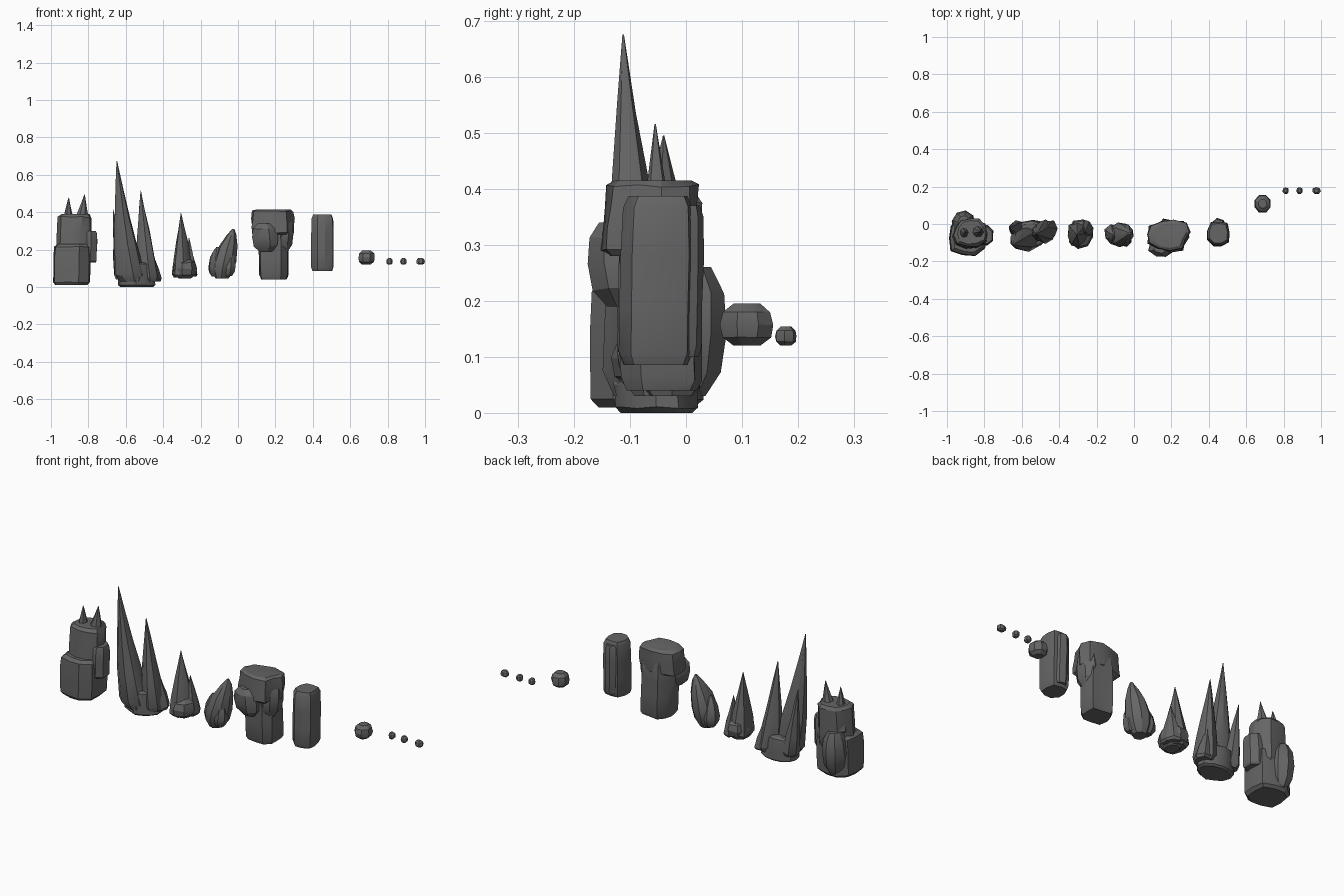
import bpy, bmesh, math, random
from mathutils import Vector

random.seed(7)

cube = bpy.data.objects.get("Cube")
if cube:
    bpy.data.objects.remove(cube, do_unlink=True)

stone = bpy.data.materials.new("dark grey stone")
stone.use_nodes = True
grey = (0.13, 0.13, 0.13, 1)
stone.diffuse_color = grey
stone.node_tree.nodes["Principled BSDF"].inputs["Base Color"].default_value = grey

# Silhouettes: (height fraction, width fraction)
BLOCK = [(0, .86), (.07, 1), (.35, 1), (.65, 1), (.93, .96), (1, .8)]
SPIRE = [(0, .8), (.06, 1), (.3, .8), (.55, .52), (.8, .24), (1, .02)]
BOULDER = [(0, .5), (.2, .9), (.5, 1), (.8, .88), (1, .5)]
WEDGE = [(0, .55), (.15, .9), (.35, 1), (.65, .8), (.88, .42), (1, .1)]


def rock(name, shape, base, top, rx, ry, sides=9, rough=.12, square=0, bend=1):
    """Loft uneven rings from base to top so each rock gets upright ridges."""
    base, top = Vector(base), Vector(top)
    height = top.z - base.z
    ridge = [1.04 - random.random() * rough * 1.6 for _ in range(sides)]
    turn = random.random()
    bm = bmesh.new()
    rings = []
    for t, width in shape:
        centre = base.lerp(top, t ** bend)
        centre.z = base.z + height * t
        ring = []
        for i in range(sides):
            a = math.tau * (i + turn) / sides
            c, s = math.cos(a), math.sin(a)
            corner = 1 + square * (1 / max(abs(c), abs(s)) - 1)
            r = width * corner * ridge[i] * (1 + random.uniform(-.35, .35) * rough)
            dz = random.uniform(-.18, .18) * rough * height if 0 < t < 1 else 0
            ring.append(bm.verts.new(centre + Vector((rx * r * c, ry * r * s, dz))))
        rings.append(ring)
    for low, high in zip(rings, rings[1:]):
        for i in range(sides):
            j = (i + 1) % sides
            bm.faces.new((low[i], low[j], high[j], high[i]))
    bm.faces.new(rings[0][::-1])
    bm.faces.new(rings[-1])
    bmesh.ops.recalc_face_normals(bm, faces=bm.faces)
    mesh = bpy.data.meshes.new(name)
    bm.to_mesh(mesh)
    bm.free()
    mesh.materials.append(stone)
    obj = bpy.data.objects.new(name, mesh)
    bpy.context.collection.objects.link(obj)
    bpy.ops.object.select_all(action='DESELECT')
    obj.select_set(True)
    bpy.context.view_layer.objects.active = obj
    bpy.ops.object.shade_smooth_by_angle(angle=math.radians(28))


# Twin-peaked outcrop
rock("outcrop_base", BLOCK, (-.89, -.07, .01), (-.885, -.07, .23), .1, .1, 10, .07, .5)
rock("outcrop_back_bulge", BOULDER, (-.91, 0, .03), (-.91, .01, .26), .07, .075, 8)
rock("outcrop_body", BLOCK, (-.88, -.05, .15), (-.87, -.04, .39), .1, .085, 11, .13, .2)
rock("outcrop_side_ledge", BLOCK, (-.795, -.06, .13), (-.79, -.06, .3), .04, .06, 7, .1, .5)
rock("outcrop_left_peak", SPIRE, (-.915, -.04, .25), (-.905, -.05, .48), .055, .06, 7)
rock("outcrop_right_peak", SPIRE, (-.85, -.04, .25), (-.82, -.04, .495), .06, .06, 7)

# Tall spire cluster
rock("cluster_foot", BLOCK, (-.54, -.05, 0), (-.55, -.055, .13), .1, .075, 12, .1)
rock("cluster_tall_spire", SPIRE, (-.565, -.07, .03), (-.648, -.112, .675), .085, .07, 9, bend=.75)
rock("cluster_second_spire", SPIRE, (-.48, -.04, .03), (-.52, -.055, .515), .07, .065, 9, bend=.8)
rock("cluster_side_shard", SPIRE, (-.62, -.03, .04), (-.668, -.02, .415), .045, .05, 7)
rock("cluster_front_shard", SPIRE, (-.55, -.09, .03), (-.585, -.08, .36), .055, .045, 7)
rock("cluster_low_shard", SPIRE, (-.45, -.03, .03), (-.48, -.02, .25), .045, .055, 7)

# Small spire
rock("small_spire", SPIRE, (-.295, -.055, .05), (-.305, -.06, .395), .065, .075, 8)
rock("small_spire_shoulder", SPIRE, (-.255, -.03, .055), (-.262, -.04, .265), .045, .06, 7)
rock("small_spire_foot", BOULDER, (-.285, -.055, .045), (-.285, -.05, .15), .075, .085, 8)

# Leaning horn
rock("horn_body", WEDGE, (-.085, -.06, .045), (-.025, -.05, .31), .07, .072, 9, bend=1.3)
rock("horn_side_lump", WEDGE, (-.115, -.05, .055), (-.11, -.06, .215), .05, .06, 7)
rock("horn_front_lump", WEDGE, (-.05, -.08, .06), (-.04, -.08, .2), .038, .045, 7)

# Capped pillar
rock("pillar_shaft", BLOCK, (.195, -.045, .04), (.19, -.05, .36), .083, .075, 10, .1, .4)
rock("pillar_cap", BLOCK, (.18, -.065, .28), (.185, -.06, .415), .12, .085, 11, .13, .25)
rock("pillar_front_lump", BOULDER, (.15, -.11, .19), (.14, -.125, .34), .075, .07, 8)
rock("pillar_right_lump", BOULDER, (.24, -.06, .19), (.25, -.05, .37), .055, .075, 8)

# Upright slab
rock("slab", BLOCK, (.45, -.055, .085), (.45, -.05, .387), .06, .067, 9, .06, .5)
rock("slab_back_ridge", BLOCK, (.455, -.01, .1), (.45, -.005, .37), .04, .038, 7, .1, .3)

# Loose stones
rock("loose_stone", BOULDER, (.685, .11, .12), (.687, .11, .195), .048, .05, 8, .08, .5)
for label, x, w in (("first", .81, .018), ("second", .885, .018), ("third", .975, .024)):
    rock(label + "_pebble", BOULDER, (x, .178, .12), (x, .178, .154), w, .02, 7, .1, .2)
